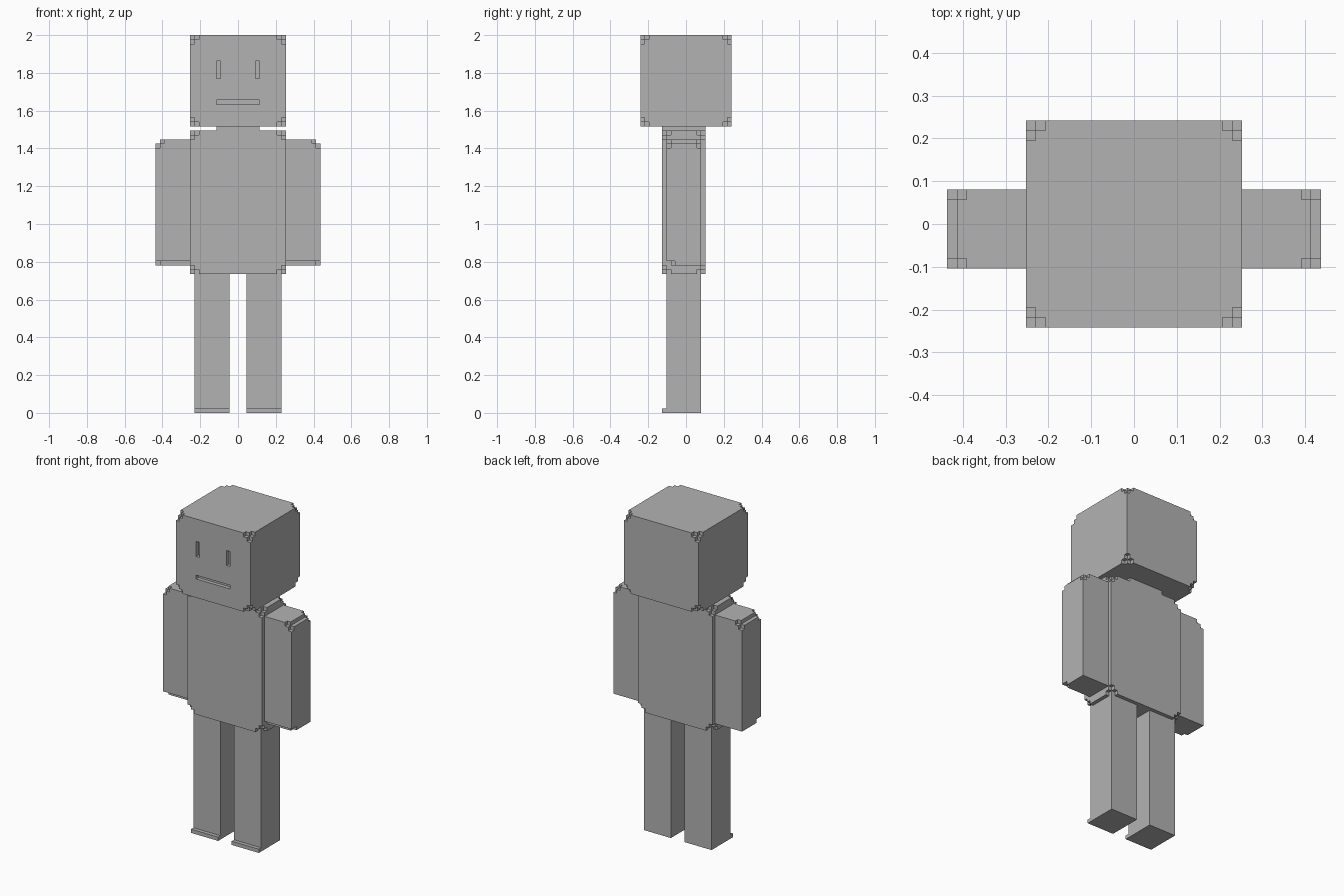
import bpy, bmesh
from itertools import product
from mathutils import Vector

V = 2 / 87          # size of one building cube

if "Cube" in bpy.data.objects:
    bpy.data.objects.remove(bpy.data.objects["Cube"], do_unlink=True)

grey = bpy.data.materials.new("plain grey")
grey.use_nodes = True
colour = (0.45, 0.45, 0.45, 1)
grey.diffuse_color = colour
grey.node_tree.nodes["Principled BSDF"].inputs["Base Color"].default_value = colour


def block(name, lo, hi, voids=()):
    """Box from lo to hi, in cubes, with box-shaped voids carved out."""
    cuts = [sorted({lo[a], hi[a]} | {v[e][a] for v in voids for e in (0, 1)})
            for a in range(3)]

    def filled(cell):
        if any(c < 0 or c >= len(cuts[a]) - 1 for a, c in enumerate(cell)):
            return False
        mid = [(cuts[a][c] + cuts[a][c + 1]) / 2 for a, c in enumerate(cell)]
        return not any(all(v[0][a] < mid[a] < v[1][a] for a in range(3)) for v in voids)

    bm = bmesh.new()
    for cell in product(*(range(len(c) - 1) for c in cuts)):
        if not filled(cell):
            continue
        for axis, side in product(range(3), (0, 1)):
            near = list(cell)
            near[axis] += 2 * side - 1
            if filled(near):
                continue
            u, w = (axis + 1) % 3, (axis + 2) % 3
            ring = []
            for du, dw in ((0, 0), (1, 0), (1, 1), (0, 1)):
                p = Vector()
                p[axis] = cuts[axis][cell[axis] + side]
                p[u] = cuts[u][cell[u] + du]
                p[w] = cuts[w][cell[w] + dw]
                ring.append(bm.verts.new(p * V))
            bm.faces.new(ring if side else ring[::-1])
    bmesh.ops.remove_doubles(bm, verts=bm.verts, dist=V / 100)
    mesh = bpy.data.meshes.new(name)
    bm.to_mesh(mesh)
    bm.free()
    mesh.materials.append(grey)
    obj = bpy.data.objects.new(name, mesh)
    bpy.context.collection.objects.link(obj)
    return obj


def notch(lo, hi, side, size):
    """Void of the given size at the corner picked by side (-1 or 1 per axis)."""
    a = [hi[i] - size[i] if side[i] > 0 else lo[i] for i in range(3)]
    return a, [a[i] + size[i] for i in range(3)]


def worn_corner(lo, hi, side):
    """Corner cube and its three neighbours removed."""
    return [notch(lo, hi, side, s) for s in ((2, 1, 1), (1, 2, 1), (1, 1, 2))]


def all_corners(lo, hi):
    return [v for side in product((-1, 1), repeat=3) for v in worn_corner(lo, hi, side)]


# Head with recessed eyes and mouth
lo, hi = (-11, -10.5, 66), (11, 10.5, 87)
face = [((x, -10.5, 77), (x + 1, -9.5, 81)) for x in (-5, 4)]
face.append(((-5, -10.5, 71), (5, -9.5, 72)))
block("head", lo, hi, all_corners(lo, hi) + face)

# Neck and torso
block("neck", (-5, -5.5, 65), (5, 4.5, 66))
lo, hi = (-11, -5.5, 32), (11, 4.5, 65)
block("torso", lo, hi, all_corners(lo, hi))

for label, s in (("left", 1), ("right", -1)):
    # Arm: stepped outer shoulder edge and stepped front lower edge
    x0, x1 = sorted((11 * s, 19 * s))
    lo, hi = (x0, -4.5, 34), (x1, 3.5, 63)
    voids = worn_corner(lo, hi, (s, -1, 1)) + worn_corner(lo, hi, (s, 1, 1))
    voids += [notch(lo, hi, (s, 1, 1), (1, 8, 1)),
              notch(lo, hi, (s, -1, -1), (8, 1, 1)),
              notch(lo, hi, (s, -1, -1), (1, 2, 1))]
    block(label + "_arm", lo, hi, voids)

    # Leg with a thin toe at the front
    x0, x1 = sorted((2 * s, 10 * s))
    block(label + "_leg", (x0, -5.5, 0), (x1, 3.5, 32), [((x0, -5.5, 1), (x1, -4.5, 32))])
